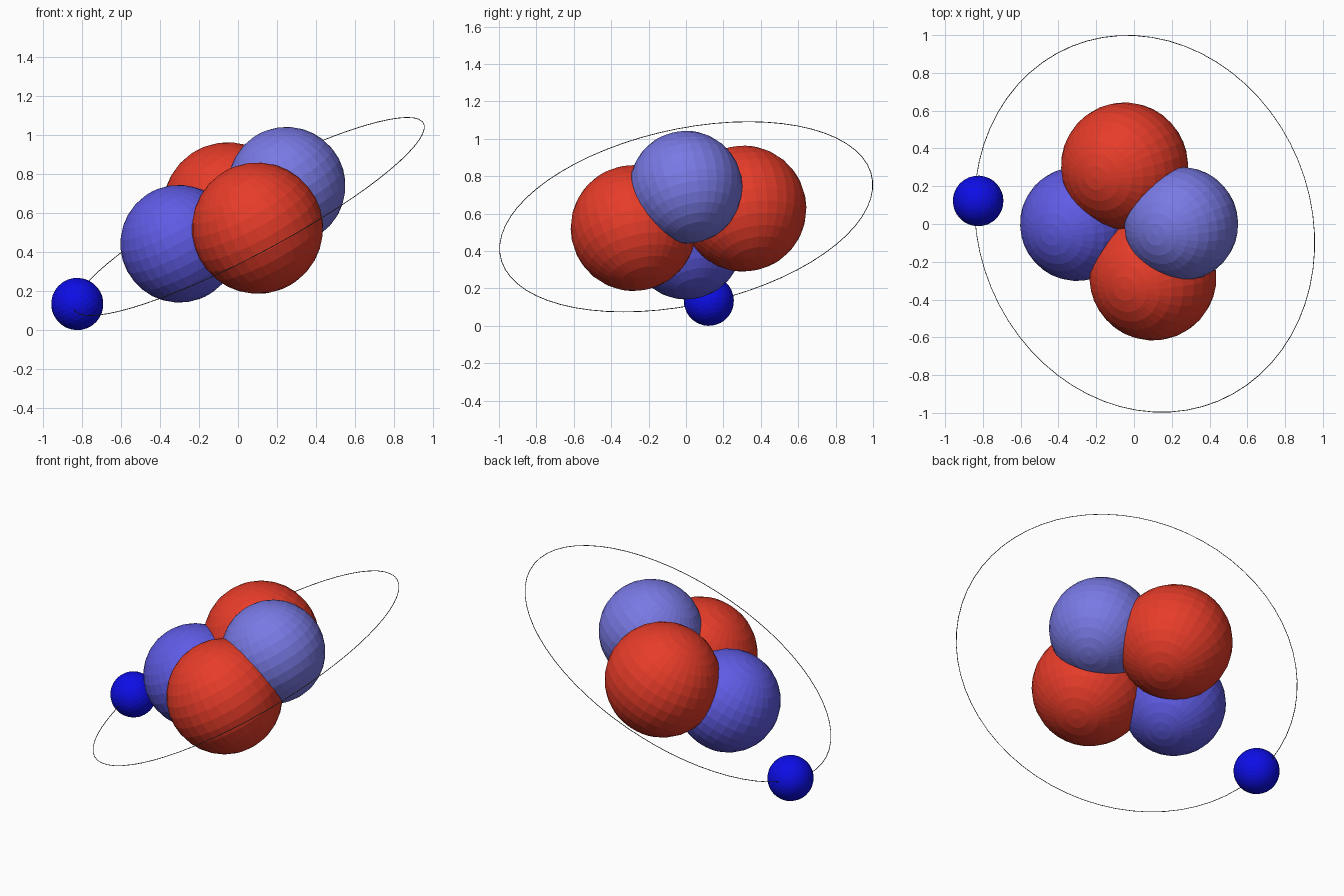
import bpy
import math
from mathutils import Vector

if "Cube" in bpy.data.objects:
    bpy.data.objects.remove(bpy.data.objects["Cube"])

# Normal of the orbit plane; all parts share this tilt
NORMAL = Vector((-0.463, -0.19, 0.866)).normalized()
TILT = Vector((0, 0, 1)).rotation_difference(NORMAL).to_euler()


def material(name, rgb):
    m = bpy.data.materials.new(name)
    m.diffuse_color = (*rgb, 1)
    m.use_nodes = True
    m.node_tree.nodes["Principled BSDF"].inputs["Base Color"].default_value = m.diffuse_color
    return m


red = material("red", (0.80, 0.045, 0.022))
violet = material("violet blue", (0.115, 0.105, 0.78))
pale = material("pale violet blue", (0.19, 0.19, 0.78))
blue = material("deep blue", (0.004, 0.004, 0.80))
grey = material("dark grey", (0.10, 0.10, 0.085))


def ball(name, centre, radius, mat):
    bpy.ops.mesh.primitive_uv_sphere_add(segments=32, ring_count=16, radius=radius,
                                         location=centre, rotation=TILT)
    ob = bpy.context.object
    ob.name = name
    ob.data.materials.append(mat)


# Nucleus: two protons and two neutrons, overlapping
ball("front_proton", (0.10, -0.28, 0.523), 0.337, red)
ball("back_proton", (-0.05, 0.307, 0.627), 0.337, red)
ball("left_neutron", (-0.302, 0.0, 0.443), 0.302, violet)
ball("right_neutron", (0.25, 0.0, 0.741), 0.302, pale)

# Electron on the low side of the orbit
ball("electron", (-0.825, 0.122, 0.134), 0.134, blue)

# Orbit: hair-thin ring
bpy.ops.mesh.primitive_torus_add(major_segments=64, minor_segments=6, major_radius=1.016,
                                 minor_radius=0.002, location=(0.056, 0.001, 0.583),
                                 rotation=TILT)
orbit = bpy.context.object
orbit.name = "orbit_ring"
orbit.data.materials.append(grey)
